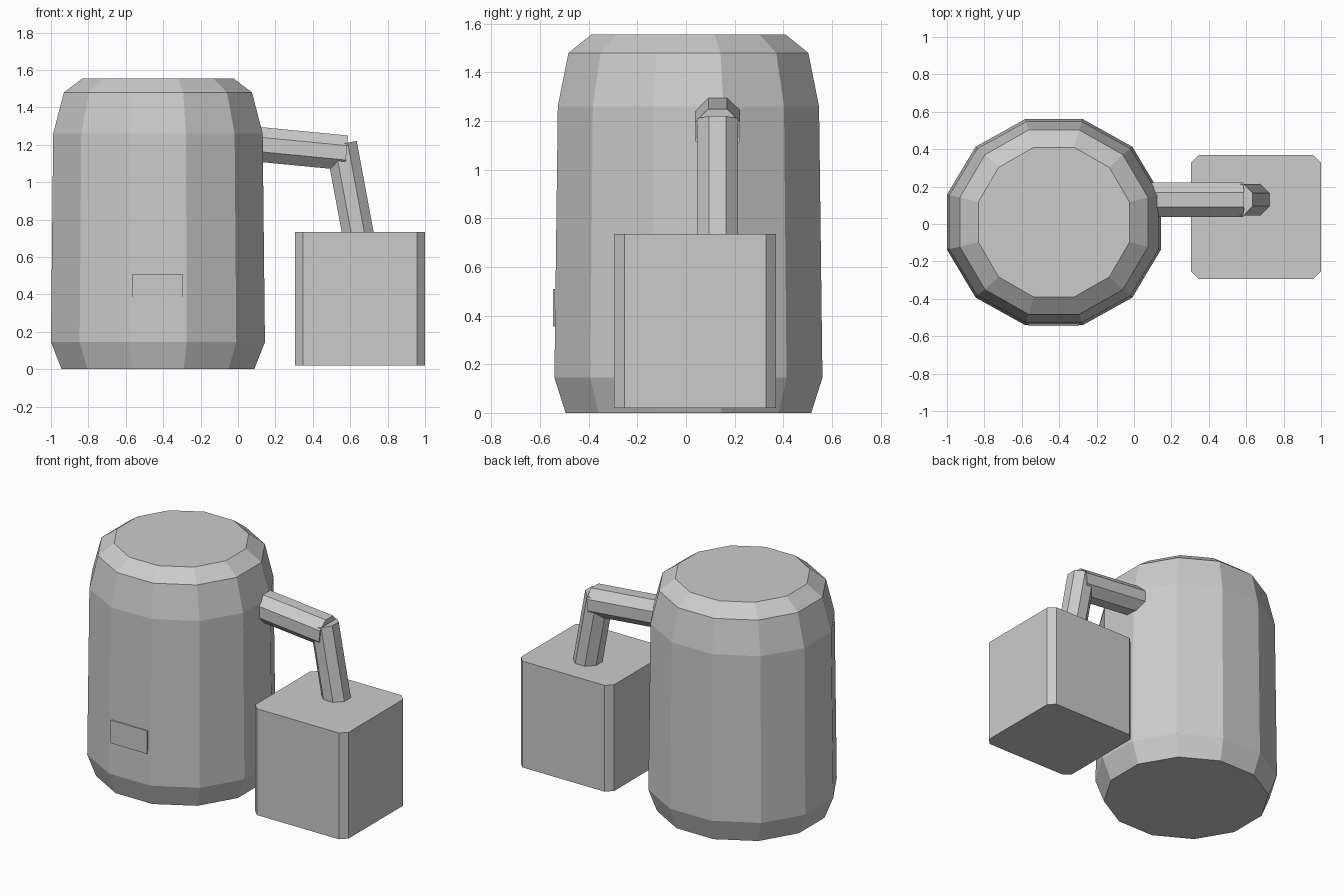
import bpy, bmesh, math
from mathutils import Vector, Matrix

cube = bpy.data.objects.get("Cube")
if cube:
    bpy.data.objects.remove(cube, do_unlink=True)

grey = bpy.data.materials.new("plain grey")
grey.use_nodes = True
grey.diffuse_color = (0.6, 0.6, 0.6, 1)
grey.node_tree.nodes["Principled BSDF"].inputs["Base Color"].default_value = (0.6, 0.6, 0.6, 1)


def finish(name, bm):
    bmesh.ops.recalc_face_normals(bm, faces=bm.faces)
    mesh = bpy.data.meshes.new(name)
    bm.to_mesh(mesh)
    bm.free()
    mesh.materials.append(grey)
    obj = bpy.data.objects.new(name, mesh)
    bpy.context.scene.collection.objects.link(obj)
    return obj


def box(name, low, high, chamfer=0):
    low, high = Vector(low), Vector(high)
    bm = bmesh.new()
    bmesh.ops.create_cube(bm, size=1)
    bmesh.ops.scale(bm, vec=high - low, verts=bm.verts)
    bmesh.ops.translate(bm, vec=(low + high) / 2, verts=bm.verts)
    if chamfer:
        upright = [e for e in bm.edges
                   if abs(e.verts[0].co.z - e.verts[1].co.z) > 0.1]
        bmesh.ops.bevel(bm, geom=upright, offset=chamfer, segments=1,
                        affect='EDGES')
    return finish(name, bm)


def octagon_bar(name, start, end, half_width):
    # Eight-sided bar in the xz plane with a flat side facing the front
    start, end = Vector(start), Vector(end)
    along = (end - start).normalized()
    side = Vector((0, 1, 0))
    across = along.cross(side)
    frame = Matrix((across, side, along)).transposed().to_4x4()
    frame.translation = (start + end) / 2
    bm = bmesh.new()
    radius = half_width / math.cos(math.pi / 8)
    bmesh.ops.create_cone(bm, cap_ends=True, segments=8, radius1=radius,
                          radius2=radius, depth=(end - start).length,
                          matrix=frame @ Matrix.Rotation(math.pi / 8, 4, 'Z'))
    return finish(name, bm)


# Twelve-sided tank, as rings of (height, half width in x, half width in y)
profile = [(0, 0.515, 0.505), (0.145, 0.572, 0.551), (1.26, 0.56, 0.537),
           (1.48, 0.503, 0.493), (1.555, 0.404, 0.4)]
sides = 12
bm = bmesh.new()
rings = []
for z, rx, ry in profile:
    ring = []
    for i in range(sides):
        a = (i + 0.5) * math.tau / sides
        k = 1 / math.cos(math.pi / sides)
        ring.append(bm.verts.new((-0.428 + rx * k * math.cos(a),
                                  0.01 + ry * k * math.sin(a), z)))
    rings.append(ring)
for lower, upper in zip(rings, rings[1:]):
    for i in range(sides):
        j = (i + 1) % sides
        bm.faces.new((lower[i], lower[j], upper[j], upper[i]))
bm.faces.new(rings[0])
bm.faces.new(rings[-1])
finish("tank_body", bm)

# Thin plate on the tank front
box("front_plate", (-0.565, -0.546, 0.355), (-0.295, -0.538, 0.51))

# Side box with chamfered upright edges
box("side_box", (0.305, -0.295, 0.02), (1.0, 0.37, 0.735), 0.042)

# Bent pipe joining tank and box
octagon_bar("upper_pipe", (0.04, 0.13, 1.209), (0.58, 0.13, 1.157), 0.093)
octagon_bar("lower_pipe", (0.552, 0.13, 1.205), (0.646, 0.13, 0.7), 0.084)
